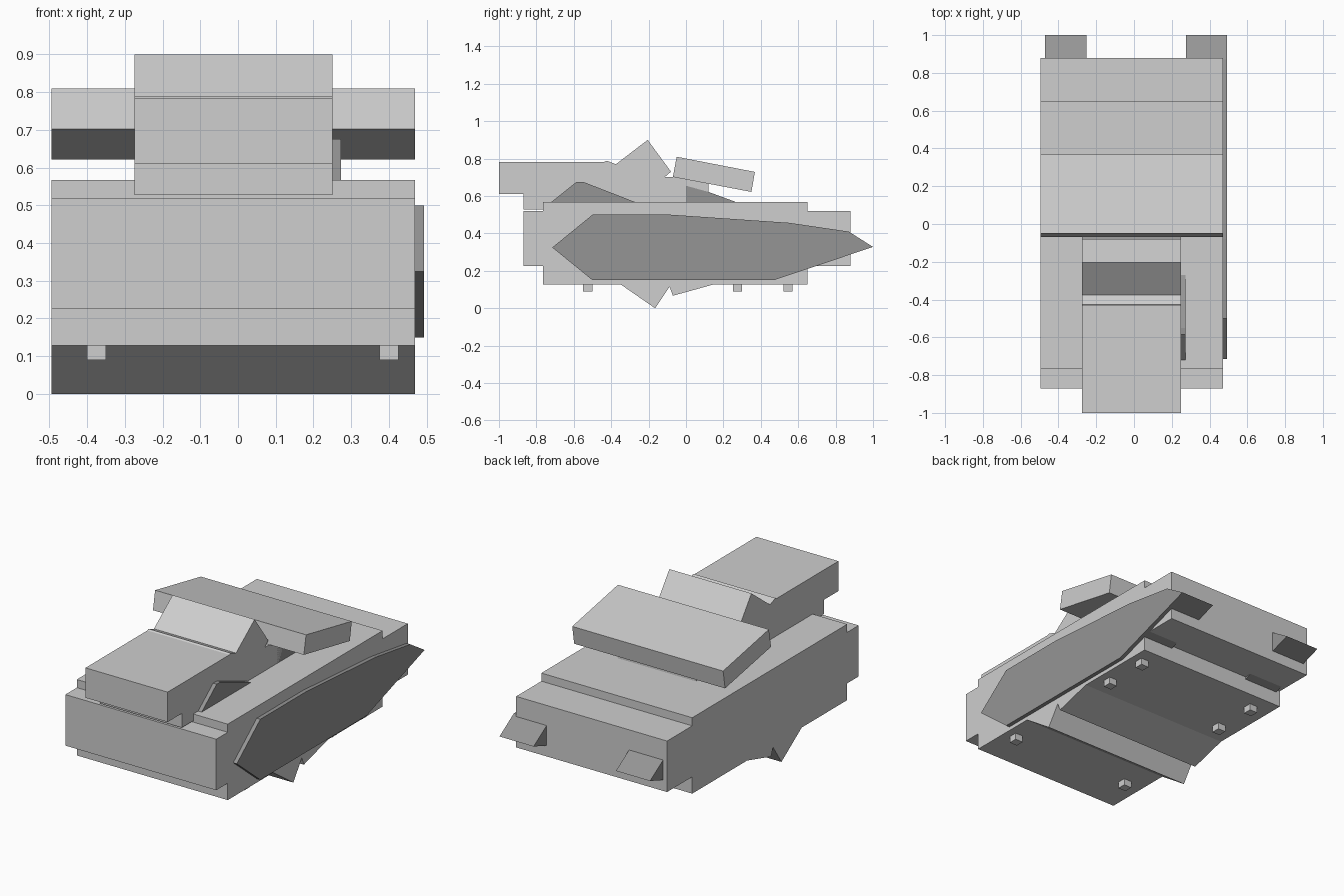
import bpy
import bmesh

cube = bpy.data.objects.get("Cube")
if cube:
    bpy.data.objects.remove(cube, do_unlink=True)


def material(name, value):
    m = bpy.data.materials.new(name)
    m.use_nodes = True
    colour = (value, value, value, 1)
    m.diffuse_color = colour
    m.node_tree.nodes["Principled BSDF"].inputs["Base Color"].default_value = colour
    return m


light = material("light grey", 0.62)
dark = material("dark grey", 0.30)


def prism(name, profile, x0, x1, mat):
    """Extrude a (y, z) outline along x."""
    bm = bmesh.new()
    face = bm.faces.new([bm.verts.new((x0, y, z)) for y, z in profile])
    ext = bmesh.ops.extrude_face_region(bm, geom=[face])
    verts = [v for v in ext["geom"] if isinstance(v, bmesh.types.BMVert)]
    bmesh.ops.translate(bm, verts=verts, vec=(x1 - x0, 0, 0))
    bmesh.ops.recalc_face_normals(bm, faces=bm.faces)
    mesh = bpy.data.meshes.new(name)
    bm.to_mesh(mesh)
    bm.free()
    mesh.materials.append(mat)
    obj = bpy.data.objects.new(name, mesh)
    bpy.context.collection.objects.link(obj)
    return obj


LEFT, RIGHT = 0.47, -0.495

# Stepped hull with two keel ridges
prism("hull", [
    (-0.87, 0.225), (-0.765, 0.225), (-0.765, 0.128), (-0.35, 0.128),
    (-0.165, 0.0), (-0.088, 0.115), (-0.07, 0.067), (0.15, 0.128),
    (0.65, 0.128), (0.65, 0.225), (0.88, 0.225), (0.88, 0.52),
    (0.65, 0.52), (0.65, 0.567), (-0.765, 0.567), (-0.765, 0.52),
    (-0.87, 0.52)], RIGHT, LEFT, light)

# Cab with overhanging nose and raised roof ridge
prism("cab", [
    (-1.0, 0.61), (-0.87, 0.61), (-0.87, 0.528), (-0.7, 0.528),
    (-0.7, 0.55), (0.12, 0.55), (0.12, 0.68), (-0.05, 0.702),
    (-0.113, 0.702), (-0.08, 0.73), (-0.205, 0.9), (-0.375, 0.77),
    (-0.425, 0.789), (-0.435, 0.783), (-1.0, 0.783)], -0.275, 0.25, light)

# Tilted roof slab
prism("roof_slab", [(-0.07, 0.702), (0.35, 0.622), (0.368, 0.729),
                    (-0.05, 0.81)], RIGHT, LEFT, light)

# Long pointed runners let into the hull
runner = [(-0.715, 0.325), (-0.5, 0.5), (-0.08, 0.5), (0.55, 0.457),
          (0.87, 0.41), (1.0, 0.328), (0.47, 0.15), (-0.5, 0.15)]
for side, x in (("left", 0.275), ("right", -0.47)):
    prism(side + "_runner", runner, x, x + 0.218, dark)

# Wedge let into the cab
fin = prism("cab_wedge", [(-0.73, 0.56), (-0.585, 0.676), (-0.55, 0.676),
                          (-0.27, 0.567), (-0.2, 0.55)], -0.25, 0.273, dark)
prism("rear_wedge", [(0.0, 0.55), (0.0, 0.655), (0.12, 0.622),
                     (0.27, 0.567), (0.27, 0.55)], -0.25, 0.25, dark)

# Small feet under the hull
for row, y in enumerate((-0.55, 0.25, 0.52)):
    for side, x in (("left", 0.375), ("right", -0.4)):
        prism(f"{side}_foot_{row + 1}", [(y, 0.09), (y + 0.05, 0.09),
              (y + 0.05, 0.14), (y, 0.14)], x, x + 0.05, light)
